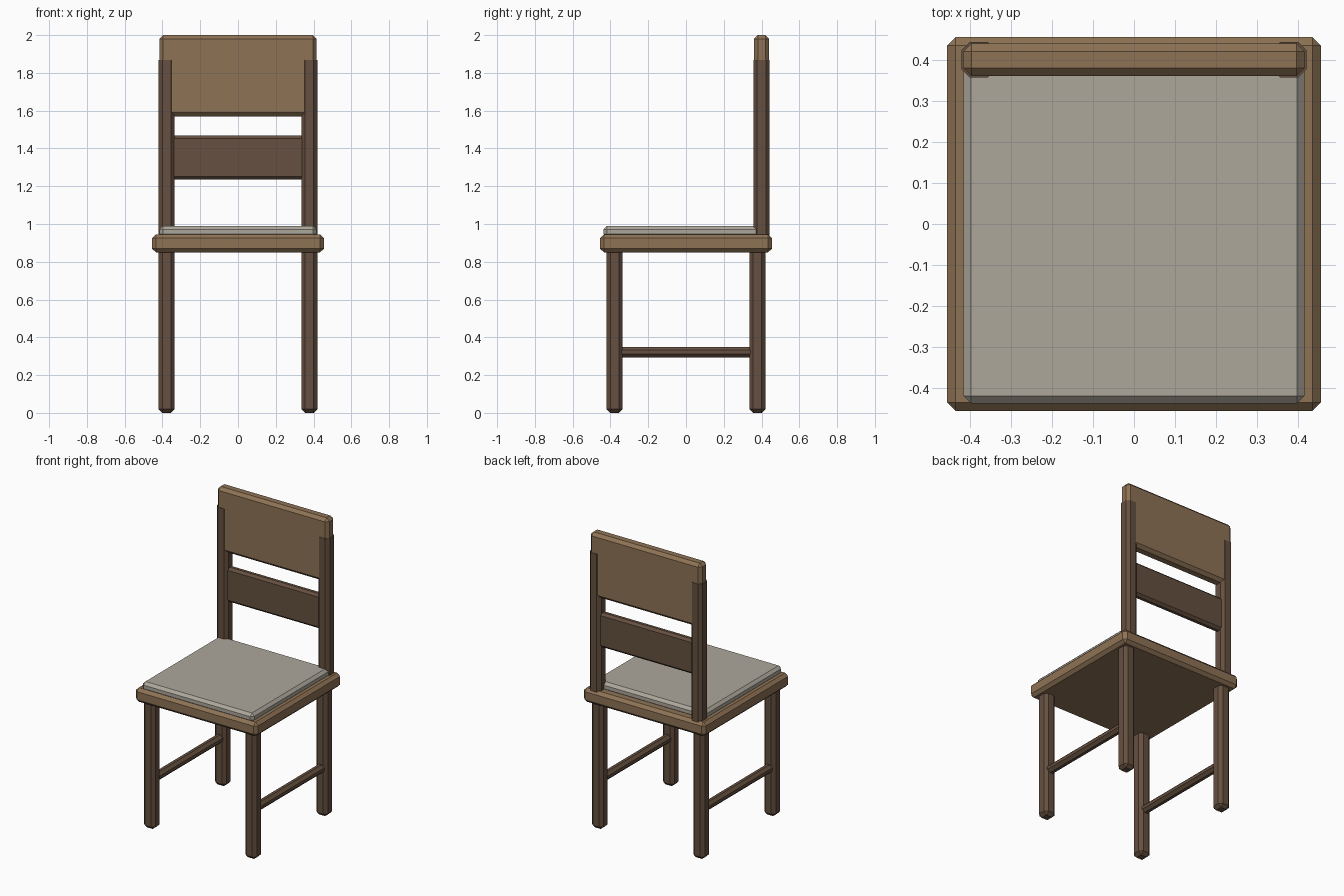
import bpy
import bmesh

if "Cube" in bpy.data.objects:
    bpy.data.objects.remove(bpy.data.objects["Cube"])


def material(name, color):
    m = bpy.data.materials.new(name)
    m.diffuse_color = color
    m.use_nodes = True
    m.node_tree.nodes["Principled BSDF"].inputs["Base Color"].default_value = m.diffuse_color
    return m


light_wood = material("light_wood", (0.27, 0.17, 0.09, 1))
dark_wood = material("dark_wood", (0.13, 0.08, 0.05, 1))
fabric = material("fabric", (0.42, 0.39, 0.33, 1))


def block(name, x, y, z, mat, chamfer=0.02, upright_only=False):
    """Chamfered box given by its (min, max) extent on each axis."""
    bm = bmesh.new()
    bmesh.ops.create_cube(bm, size=1)
    for v in bm.verts:
        for i, (lo, hi) in enumerate((x, y, z)):
            v.co[i] = hi if v.co[i] > 0 else lo
    edges = [e for e in bm.edges if not upright_only
             or abs(e.verts[0].co.z - e.verts[1].co.z) > 1e-4]
    bmesh.ops.bevel(bm, geom=edges, offset=chamfer, segments=1,
                    profile=0.5, affect='EDGES')
    mesh = bpy.data.meshes.new(name)
    bm.to_mesh(mesh)
    bm.free()
    mesh.materials.append(mat)
    obj = bpy.data.objects.new(name, mesh)
    bpy.context.collection.objects.link(obj)
    return obj


def around(c, size):
    return (c - size / 2, c + size / 2)


# Seat board and cushion
block("seat", (-0.455, 0.455), (-0.455, 0.455), (0.85, 0.945), light_wood)
block("cushion", (-0.415, 0.415), (-0.437, 0.395), (0.93, 0.99), fabric, 0.018)

# Legs, side stretchers and back posts on both sides
for side, sx in (("left", -1), ("right", 1)):
    leg_x = around(sx * 0.378, 0.085)
    for end, sy in (("front", -1), ("back", 1)):
        block(f"{end}_leg_{side}", leg_x, around(sy * 0.378, 0.085),
              (0, 0.89), dark_wood)
    block(f"stretcher_{side}", around(sx * 0.378, 0.056), (-0.36, 0.36),
          around(0.322, 0.056), dark_wood, 0.018)
    block(f"back_post_{side}", leg_x, around(0.4, 0.086), (0.92, 1.868),
          dark_wood, 0.02, upright_only=True)

# Backrest: wide top panel and narrow slat
block("top_panel", (-0.416, 0.416), around(0.4, 0.08), (1.57, 2.0), light_wood)
block("slat", (-0.36, 0.36), around(0.4, 0.052), (1.235, 1.468),
      dark_wood, 0.016)
